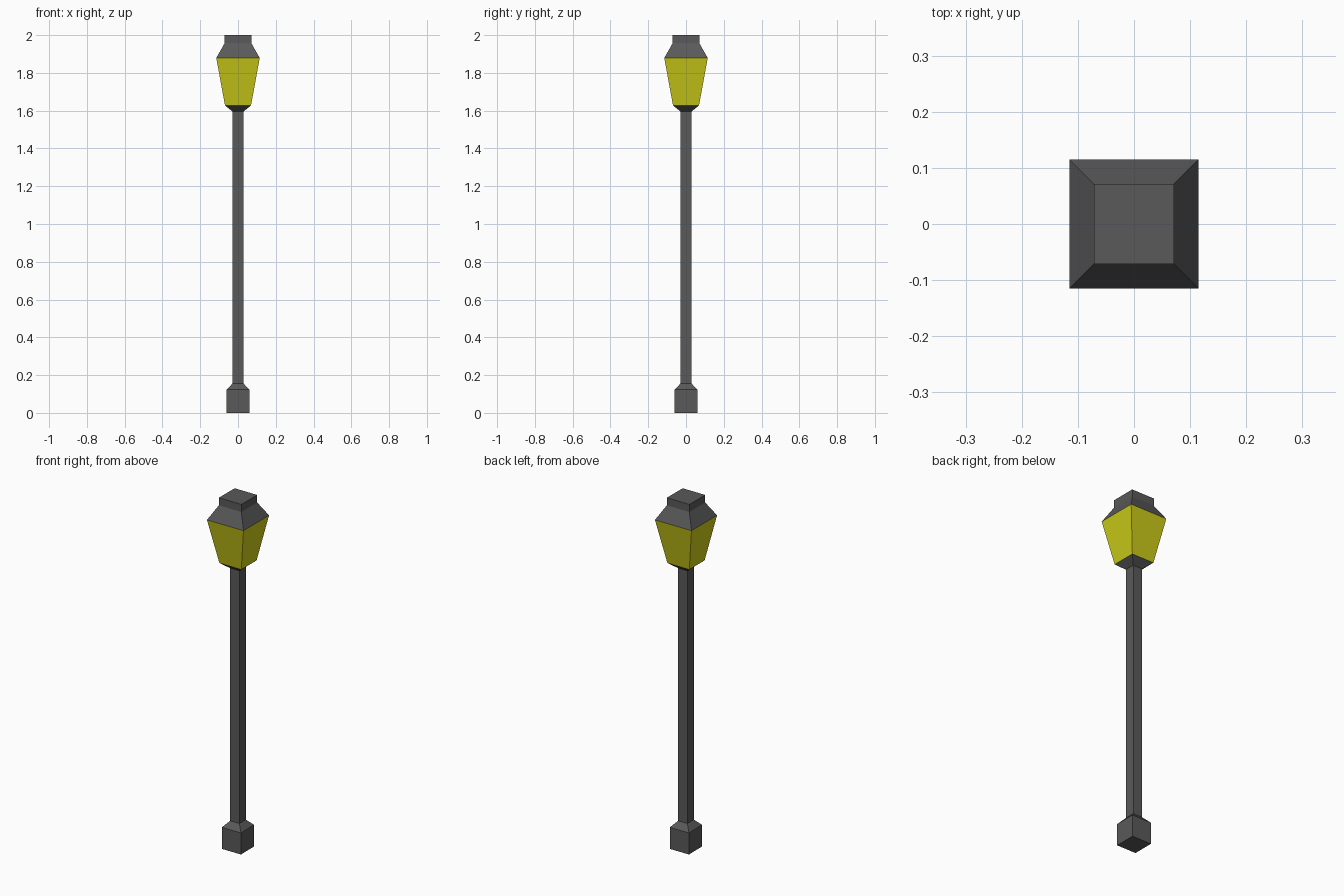
import bpy, bmesh

if "Cube" in bpy.data.objects:
    bpy.data.objects.remove(bpy.data.objects["Cube"])


def material(name, rgb):
    mat = bpy.data.materials.new(name)
    mat.diffuse_color = (*rgb, 1)
    mat.use_nodes = True
    mat.node_tree.nodes["Principled BSDF"].inputs["Base Color"].default_value = mat.diffuse_color
    return mat


def square_loft(name, profile, mat, cap_bottom=False, cap_top=False):
    """Stack square rings given as (half width, height) and skin them."""
    bm = bmesh.new()
    rings = [[bm.verts.new((sx * h, sy * h, z))
              for sx, sy in ((-1, -1), (1, -1), (1, 1), (-1, 1))]
             for h, z in profile]
    for low, high in zip(rings, rings[1:]):
        for i in range(4):
            j = (i + 1) % 4
            bm.faces.new((low[i], low[j], high[j], high[i]))
    if cap_bottom:
        bm.faces.new(rings[0][::-1])
    if cap_top:
        bm.faces.new(rings[-1])
    mesh = bpy.data.meshes.new(name)
    bm.to_mesh(mesh)
    bm.free()
    mesh.materials.append(mat)
    obj = bpy.data.objects.new(name, mesh)
    bpy.context.collection.objects.link(obj)
    return obj


metal = material("dark_metal", (0.1, 0.1, 0.1))
glow = material("yellow_glass", (0.6, 0.6, 0.01))

# Plinth with a sloped shoulder
square_loft("base", [(0.06, 0), (0.06, 0.123), (0.029, 0.156)], metal, cap_bottom=True)
# Slim square post
square_loft("post", [(0.029, 0.156), (0.029, 1.595)], metal)
# Flared cup holding the lantern
square_loft("lantern_holder", [(0.029, 1.595), (0.069, 1.628)], metal)
# Tapered glass
square_loft("lantern_glass", [(0.069, 1.628), (0.115, 1.879)], glow)
# Sloped roof with a square cap
square_loft("lantern_roof", [(0.115, 1.879), (0.071, 1.957), (0.071, 2.0)], metal, cap_top=True)
